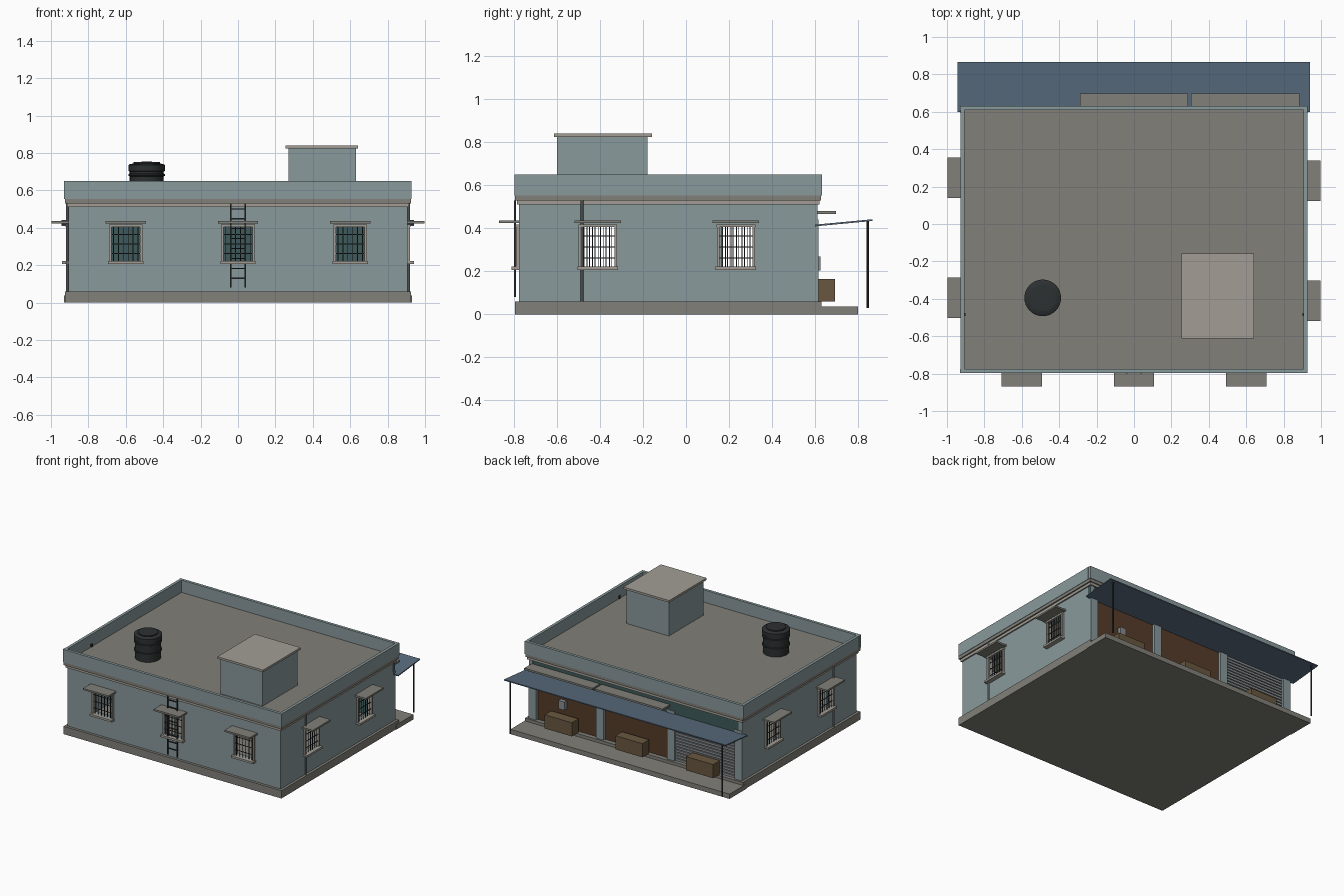
import bpy, bmesh, math
from mathutils import Vector

if "Cube" in bpy.data.objects:
    bpy.data.objects.remove(bpy.data.objects["Cube"])

def mat(name, r, g, b):
    m = bpy.data.materials.new(name)
    m.diffuse_color = (r, g, b, 1)
    m.use_nodes = True
    m.node_tree.nodes["Principled BSDF"].inputs["Base Color"].default_value = m.diffuse_color
    return m

WALL = mat("painted_wall", 0.25, 0.32, 0.33)
TEAL = mat("dark_teal", 0.05, 0.10, 0.105)
STONE = mat("concrete", 0.22, 0.215, 0.19)
LIGHT = mat("light_concrete", 0.36, 0.34, 0.30)
IRON = mat("iron", 0.025, 0.03, 0.03)
WOOD = mat("wood", 0.09, 0.045, 0.022)
CRATE = mat("crate_wood", 0.14, 0.095, 0.05)
BLUE = mat("blue_sheet", 0.10, 0.15, 0.21)
STEEL = mat("shutter_steel", 0.25, 0.27, 0.28)

def box(name, x0, x1, y0, y1, z0, z1, m):
    bm = bmesh.new()
    bmesh.ops.create_cube(bm, size=1)
    lo = Vector((min(x0, x1), min(y0, y1), z0))
    hi = Vector((max(x0, x1), max(y0, y1), z1))
    for v in bm.verts:
        v.co = Vector([(lo[i] + hi[i]) / 2 + v.co[i] * (hi[i] - lo[i]) for i in range(3)])
    me = bpy.data.meshes.new(name)
    bm.to_mesh(me)
    bm.free()
    me.materials.append(m)
    ob = bpy.data.objects.new(name, me)
    bpy.context.collection.objects.link(ob)
    return ob

def side_box(name, side, u0, u1, d0, d1, z0, z1, m):
    """Box on a wall: u runs along the wall, d is the distance outward."""
    if side == "front":
        return box(name, u0, u1, -0.775 - d0, -0.775 - d1, z0, z1, m)
    if side == "back":
        return box(name, u0, u1, 0.61 + d0, 0.61 + d1, z0, z1, m)
    s = 1 if side == "right" else -1
    return box(name, s * (0.905 + d0), s * (0.905 + d1), u0, u1, z0, z1, m)

def rod(name, a, b, r, m):
    a, b = Vector(a), Vector(b)
    bpy.ops.mesh.primitive_cylinder_add(vertices=10, radius=r, depth=(b - a).length, location=(a + b) / 2)
    ob = bpy.context.object
    ob.rotation_euler = (b - a).to_track_quat('Z', 'Y').to_euler()
    ob.name = name
    ob.data.materials.append(m)
    bpy.ops.object.shade_smooth_by_angle()

# Plinth, porch, cornice, roof and parapet
box("plinth", -0.925, 0.925, -0.795, 0.63, 0, 0.06, STONE)
box("porch_slab", -0.93, 0.93, 0.595, 0.80, 0, 0.037, STONE)
box("cornice", -0.915, 0.915, -0.785, 0.62, 0.51, 0.53, LIGHT)
box("roof_slab", -0.925, 0.925, -0.795, 0.628, 0.53, 0.556, STONE)
for y0, y1 in ((-0.797, -0.775), (0.61, 0.632)):
    box("parapet_long", -0.93, 0.927, y0, y1, 0.553, 0.65, WALL)
for s in (-1, 1):
    box("parapet_side", s * 0.906, s * 0.928, -0.775, 0.61, 0.553, 0.65, WALL)

T, ZA, ZB, HW = 0.03, 0.222, 0.405, 0.08

def wall_side(side, start, end, centres):
    """Wall strips around the window openings."""
    edge = start
    for c in centres:
        side_box(side + "_wall_pier", side, edge, c - HW, -T, 0, 0.06, 0.51, WALL)
        side_box(side + "_wall_below", side, c - HW, c + HW, -T, 0, 0.06, ZA, WALL)
        side_box(side + "_wall_above", side, c - HW, c + HW, -T, 0, ZB, 0.51, WALL)
        edge = c + HW
    side_box(side + "_wall_pier", side, edge, end, -T, 0, 0.06, 0.51, WALL)

def window(side, c):
    n = side + "_window_"
    side_box(n + "sunshade", side, c - 0.108, c + 0.108, 0, 0.093, 0.424, 0.437, STONE)
    side_box(n + "head", side, c - 0.09, c + 0.09, -0.01, 0.018, ZB, 0.418, LIGHT)
    side_box(n + "sill", side, c - 0.094, c + 0.094, -0.01, 0.035, 0.207, ZA, LIGHT)
    for s in (-1, 1):
        side_box(n + "jamb", side, c + s * 0.083 - 0.006, c + s * 0.083 + 0.006, -0.02, 0.015, ZA, ZB, LIGHT)
    for i in range(6):
        u = c - 0.065 + i * 0.026
        side_box(n + "bar", side, u - 0.002, u + 0.002, 0.004, 0.008, ZA, ZB, IRON)
    for z in (0.262, 0.313, 0.364):
        side_box(n + "crossbar", side, c - HW, c + HW, 0.003, 0.007, z - 0.002, z + 0.002, IRON)

# Windowed walls
for side, a, b, cs in (("front", -0.905, 0.905, (-0.60, 0.0, 0.60)),
                       ("right", -0.775 + T, 0.61, (-0.41, 0.232)),
                       ("left", -0.775 + T, 0.61, (-0.395, 0.248))):
    wall_side(side, a, b, cs)
    for c in cs:
        window(side, c)

# Drain pipes and roof outlets on both sides
for s in (-1, 1):
    rod("drain_pipe", (s * 0.914, -0.484, 0.06), (s * 0.914, -0.484, 0.53), 0.007, STEEL)
    box("roof_outlet", s * 0.90, s * 0.908, -0.492, -0.476, 0.556, 0.58, IRON)

# Ladder on the front
for s in (-1, 1):
    box("ladder_rail", s * 0.036, s * 0.044, -0.798, -0.79, 0.08, 0.53, IRON)
for i in range(8):
    z = 0.13 + i * 0.053
    box("ladder_rung", -0.04, 0.04, -0.797, -0.791, z - 0.003, z + 0.003, IRON)

# Back wall with three shop bays
box("back_inner_wall", -0.88, 0.88, 0.575, 0.588, 0.06, 0.51, TEAL)
box("back_header", -0.905, 0.905, 0.58, 0.608, 0.415, 0.51, TEAL)
for x in (-0.873, -0.3, 0.3, 0.873):
    box("bay_pier", x - 0.032, x + 0.032, 0.575, 0.615, 0.06, 0.44, WALL)
for x in (0, 0.595):
    box("wood_door", x - 0.27, x + 0.27, 0.586, 0.596, 0.06, 0.416, WOOD)
    box("bay_sunshade", x - 0.29, x + 0.29, 0.605, 0.698, 0.466, 0.48, STONE)
for i in range(16):
    z = 0.06 + i * 0.0222
    box("shutter_slat", -0.845, -0.33, 0.586, 0.602, z, z + 0.016, STEEL)
box("shutter_backing", -0.845, -0.33, 0.586, 0.594, 0.06, 0.416, STEEL)
for x in (-0.6, 0, 0.6):
    box("porch_crate", x - 0.115, x + 0.115, 0.612, 0.692, 0.06, 0.165, CRATE)
box("meter_box", 0.595, 0.645, 0.594, 0.625, 0.205, 0.268, STEEL)

# Awning on two posts
awning = box("awning", -0.943, 0.94, 0.60, 0.866, -0.004, 0.004, BLUE)
for v in awning.data.vertices:
    v.co.z += 0.413 + (v.co.y - 0.60) / 0.266 * 0.025
for s in (-1, 1):
    rod("awning_post", (s * 0.9, 0.845, 0.03), (s * 0.9, 0.845, 0.435), 0.006, IRON)

# Stair room on the roof
box("stair_room", 0.27, 0.63, -0.60, -0.178, 0.556, 0.826, WALL)
box("stair_room_slab", 0.254, 0.642, -0.613, -0.158, 0.824, 0.84, LIGHT)

# Ribbed water tank, turned profile
prof = [(0, 0.556), (0.091, 0.556), (0.091, 0.61), (0.097, 0.613), (0.097, 0.622), (0.091, 0.625),
        (0.091, 0.675), (0.097, 0.678), (0.097, 0.687), (0.091, 0.69), (0.091, 0.70),
        (0.098, 0.703), (0.098, 0.735), (0.09, 0.74), (0.07, 0.744), (0.07, 0.751), (0, 0.754)]
bm = bmesh.new()
vs = [bm.verts.new((r, 0, z)) for r, z in prof]
es = [bm.edges.new(p) for p in zip(vs, vs[1:])]
bmesh.ops.spin(bm, geom=vs + es, cent=(0, 0, 0), axis=(0, 0, 1), angle=2 * math.pi, steps=32)
bmesh.ops.remove_doubles(bm, verts=bm.verts, dist=0.0005)
bmesh.ops.recalc_face_normals(bm, faces=bm.faces)
me = bpy.data.meshes.new("water_tank")
bm.to_mesh(me)
bm.free()
me.materials.append(IRON)
tank = bpy.data.objects.new("water_tank", me)
tank.location = (-0.488, -0.395, 0)
bpy.context.collection.objects.link(tank)
bpy.ops.object.select_all(action='DESELECT')
tank.select_set(True)
bpy.context.view_layer.objects.active = tank
bpy.ops.object.shade_smooth_by_angle()
